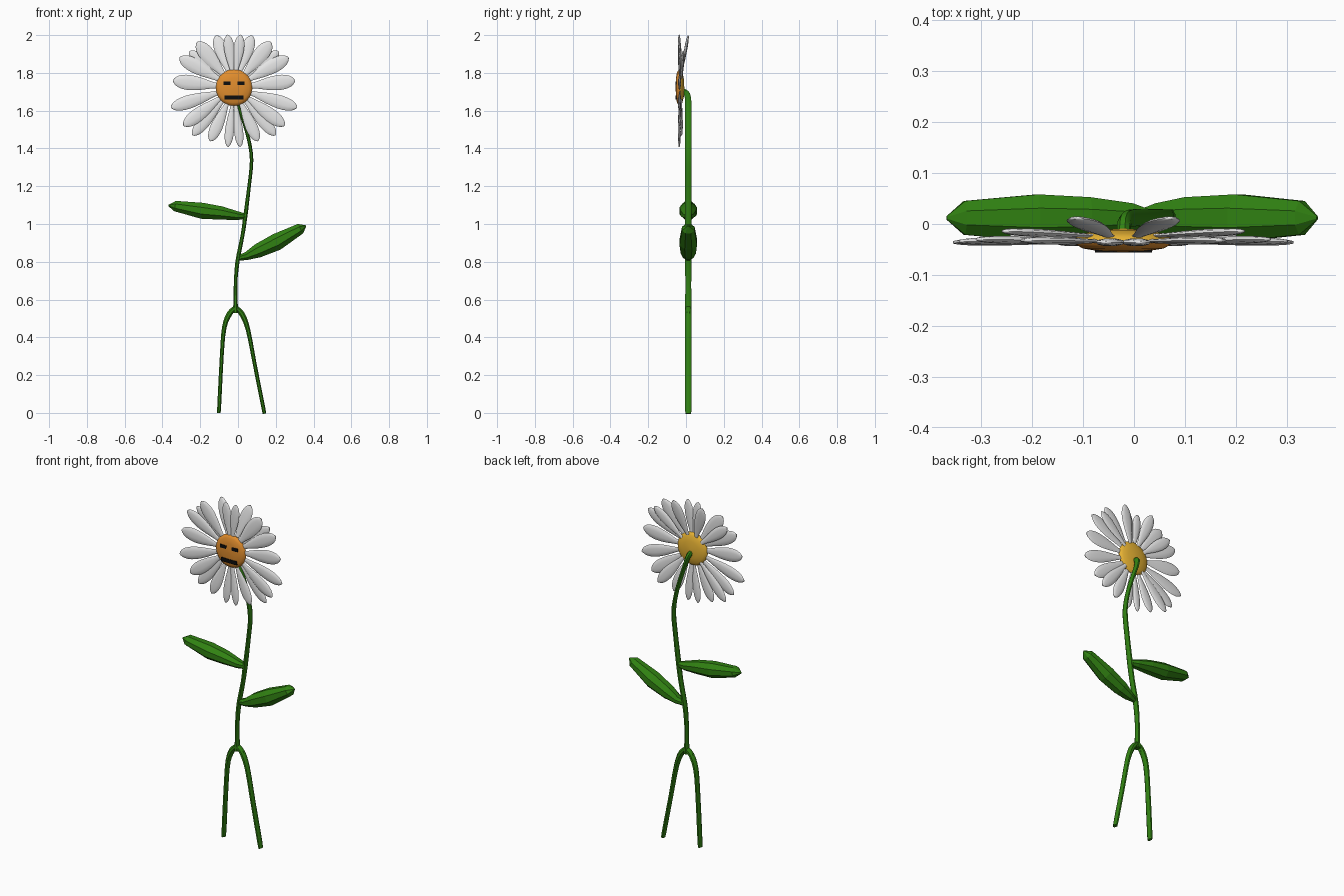
import bpy, bmesh, math
from mathutils import Vector


def material(name, rgb):
    m = bpy.data.materials.new(name)
    m.diffuse_color = (*rgb, 1)
    return m


GREEN = material("leaf green", (0.03, 0.22, 0.006))
WHITE = material("petal white", (0.8, 0.8, 0.8))
ORANGE = material("face orange", (0.76, 0.27, 0.027))
YELLOW = material("back yellow", (0.82, 0.46, 0.035))
BLACK = material("black", (0.004, 0.004, 0.004))
MID_Y = 0.012                      # depth of the stem plane
HEAD = Vector((-0.021, -0.032, 1.722))


def finish(name, bm, mat, smooth):
    bmesh.ops.recalc_face_normals(bm, faces=bm.faces)
    me = bpy.data.meshes.new(name)
    bm.to_mesh(me)
    bm.free()
    me.materials.append(mat)
    ob = bpy.data.objects.new(name, me)
    bpy.context.collection.objects.link(ob)
    if smooth:
        bpy.context.view_layer.objects.active = ob
        ob.select_set(True)
        bpy.ops.object.shade_smooth_by_angle(angle=math.radians(smooth))
        ob.select_set(False)
    return ob


def refine(rings, n):
    """Catmull-Rom resampling of (centre, depth, width) rings."""
    vals = [Vector((*c, d, w)) for c, d, w in rings]
    out = []
    for i in range(len(vals) - 1):
        p0, p1 = vals[max(i - 1, 0)], vals[i]
        p2, p3 = vals[i + 1], vals[min(i + 2, len(vals) - 1)]
        for k in range(n):
            t = k / n
            out.append(0.5 * (2 * p1 + (p2 - p0) * t + (2 * p0 - 5 * p1 + 4 * p2 - p3) * t * t
                              + (3 * p1 - p0 - 3 * p2 + p3) * t ** 3))
    out.append(vals[-1])
    return [(Vector(v[:3]), v[3], v[4]) for v in out]


def tube(name, rings, mat, sides=8, axis=(0, 1, 0), smooth=0, steps=1):
    """Loft elliptical rings (centre, half depth, half width) along a path."""
    rings = refine(rings, steps) if steps > 1 else [(Vector(c), d, w) for c, d, w in rings]
    bm = bmesh.new()
    a = Vector(axis)
    loops = []
    for i, (c, d, w) in enumerate(rings):
        t = (rings[min(i + 1, len(rings) - 1)][0] - rings[max(i - 1, 0)][0]).normalized()
        a = (a - t * a.dot(t)).normalized()
        b = t.cross(a)
        loops.append([bm.verts.new(c + a * d * math.cos(u) + b * w * math.sin(u))
                      for u in (2 * math.pi * (k + 0.5) / sides for k in range(sides))])
    for p, q in zip(loops, loops[1:]):
        for k in range(sides):
            j = (k + 1) % sides
            bm.faces.new((p[k], p[j], q[j], q[k]))
    bm.faces.new(loops[0])
    bm.faces.new(loops[-1])
    return finish(name, bm, mat, smooth)


def flat_path(points):
    """(x, z, half depth, half width) rows in the stem plane."""
    return [((x, MID_Y, z), d, w) for x, z, d, w in points]


# Stem, bending forward into the head
stem = flat_path([(-0.013, 0.53, 0.019, 0.016), (-0.013, 0.57, 0.018, 0.013),
                  (-0.013, 0.68, 0.017, 0.010), (-0.003, 0.80, 0.018, 0.012),
                  (0.024, 0.94, 0.018, 0.011), (0.040, 1.05, 0.019, 0.012),
                  (0.060, 1.21, 0.018, 0.010), (0.072, 1.34, 0.018, 0.010),
                  (0.056, 1.45, 0.018, 0.010), (0.024, 1.56, 0.018, 0.010),
                  (-0.004, 1.64, 0.018, 0.011)])
stem += [((-0.017, 0.006, 1.685), 0.017, 0.013), ((-0.020, -0.012, 1.700), 0.016, 0.014),
         ((-0.021, -0.030, 1.705), 0.016, 0.014)]
tube("stem", stem, GREEN, steps=3, smooth=40)

# Two legs
tube("left_leg", flat_path([(-0.010, 0.560, 0.016, 0.012), (-0.045, 0.525, 0.018, 0.016),
                            (-0.073, 0.450, 0.018, 0.013), (-0.086, 0.300, 0.018, 0.011),
                            (-0.100, 0.025, 0.018, 0.011), (-0.101, 0.010, 0.012, 0.008)]),
     GREEN, steps=3, smooth=40)
tube("right_leg", flat_path([(-0.016, 0.560, 0.016, 0.012), (0.020, 0.525, 0.018, 0.016),
                             (0.053, 0.440, 0.018, 0.013), (0.090, 0.250, 0.018, 0.011),
                             (0.136, 0.018, 0.018, 0.011), (0.139, 0.0, 0.012, 0.008)]),
     GREEN, steps=3, smooth=40)

# Two faceted leaves
tube("left_leaf", flat_path([(0.040, 1.040, 0.014, 0.016), (-0.003, 1.044, 0.031, 0.025),
                             (-0.087, 1.058, 0.044, 0.038), (-0.190, 1.070, 0.050, 0.046),
                             (-0.333, 1.095, 0.036, 0.030), (-0.368, 1.098, 0.004, 0.004)]), GREEN)
tube("right_leaf", flat_path([(0.003, 0.820, 0.014, 0.016), (0.045, 0.830, 0.031, 0.023),
                              (0.105, 0.858, 0.044, 0.040), (0.205, 0.905, 0.050, 0.049),
                              (0.330, 0.975, 0.036, 0.031), (0.360, 0.990, 0.004, 0.004)]), GREEN)

# Flower head: orange face in front, yellow dome behind
def dome(name, profile, mat):
    tube(name, [((HEAD.x, y, HEAD.z), r, r) for r, y in profile], mat,
         sides=32, axis=(1, 0, 0), smooth=40)


dome("face_disc", [(0.097, -0.033), (0.094, -0.040), (0.080, -0.048), (0.050, -0.053),
                   (0.002, -0.055)], ORANGE)
dome("back_disc", [(0.097, -0.033), (0.093, -0.026), (0.080, -0.019), (0.050, -0.012),
                   (0.002, -0.009)], YELLOW)


# Eyes and mouth as thin plates
def plate(name, x, z, w, h):
    bm = bmesh.new()
    bmesh.ops.create_cube(bm, size=1)
    for v in bm.verts:
        v.co = Vector((x + v.co.x * w, -0.0515 + v.co.y * 0.009, z + v.co.z * h))
    finish(name, bm, BLACK, 0)


plate("left_eye", HEAD.x - 0.037, 1.746, 0.038, 0.019)
plate("right_eye", HEAD.x + 0.037, 1.746, 0.038, 0.019)
plate("mouth", HEAD.x, 1.669, 0.100, 0.022)

# Petals on the right half, mirrored: angle, reach, half width, base y, tip y
PETALS = [(6.5, 0.325, 0.040, -0.034, -0.034), (-17.5, 0.350, 0.036, -0.032, -0.036),
          (29, 0.330, 0.038, -0.034, -0.030), (39, 0.305, 0.032, -0.024, -0.014),
          (51, 0.310, 0.040, -0.034, -0.032), (71, 0.292, 0.034, -0.028, 0.012),
          (83, 0.282, 0.028, -0.036, -0.036), (-37, 0.335, 0.036, -0.032, -0.032),
          (-49, 0.335, 0.032, -0.026, -0.024), (-66, 0.310, 0.032, -0.034, -0.036),
          (-84, 0.315, 0.024, -0.032, -0.036)]
# position along the petal, relative width
OUTLINE = [(0, 0.25), (0.2, 0.42), (0.42, 0.78), (0.66, 1.0), (0.84, 0.88), (0.95, 0.52), (1, 0.08)]
for i, (deg, reach, half, y0, y1) in enumerate(PETALS):
    for side, label in ((1, "right"), (-1, "left")):
        ang = math.radians(deg)
        rings = []
        for t, w in OUTLINE:
            r = 0.06 + (reach - 0.06) * t
            rings.append(((HEAD.x + side * r * math.cos(ang), y0 + (y1 - y0) * t,
                           HEAD.z + r * math.sin(ang)), 0.002 + 0.006 * w, half * w))
        tube(f"{label}_petal_{i + 1}", rings, WHITE, sides=10, smooth=50, steps=2)
